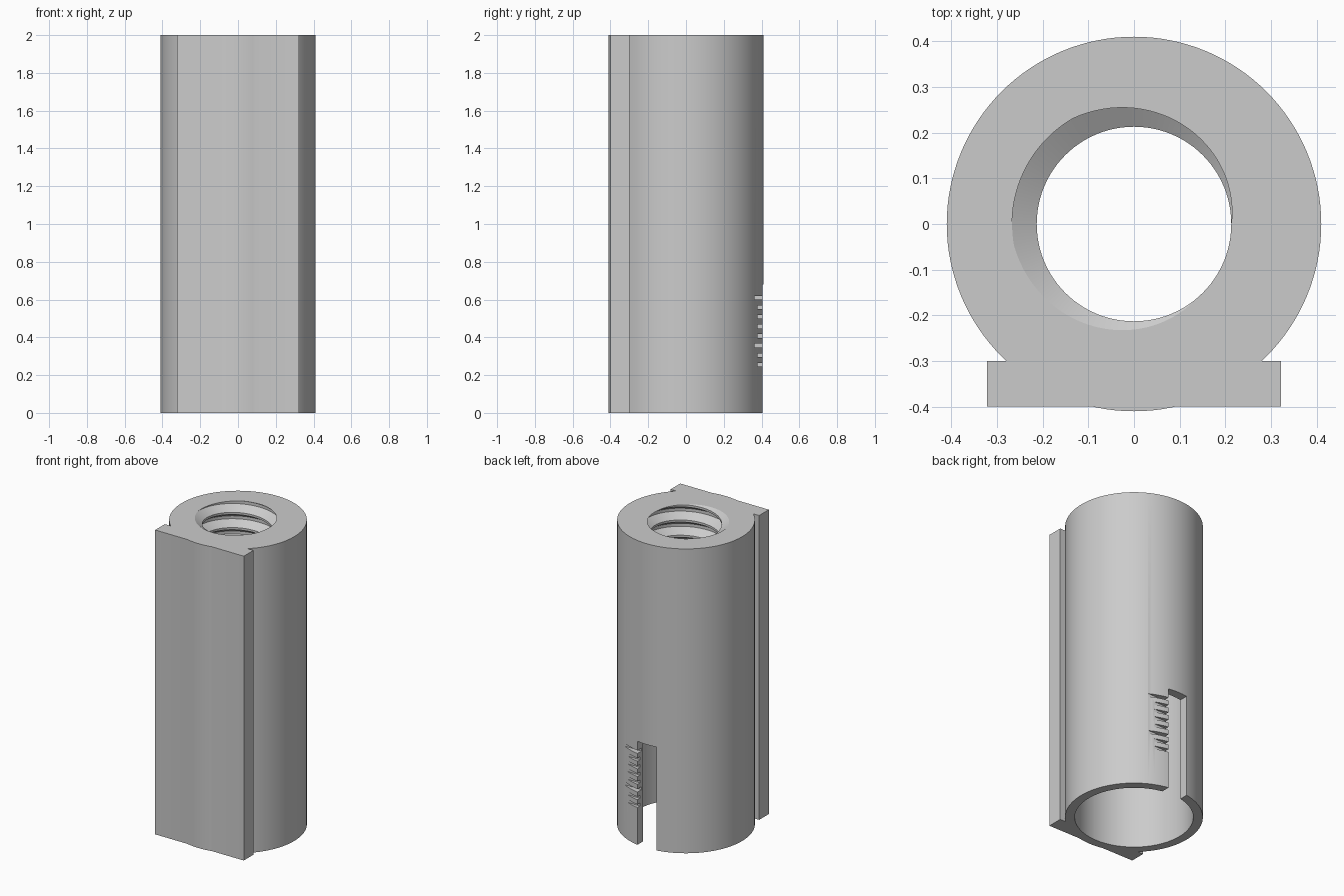
import bpy, bmesh, math

cube = bpy.data.objects.get("Cube")
if cube:
    bpy.data.objects.remove(cube, do_unlink=True)

grey = bpy.data.materials.new("plain grey")
grey.use_nodes = True
grey.diffuse_color = (0.6, 0.6, 0.6, 1)
grey.node_tree.nodes["Principled BSDF"].inputs["Base Color"].default_value = (0.6, 0.6, 0.6, 1)


def cylinder(name, r, z0, z1):
    bpy.ops.mesh.primitive_cylinder_add(vertices=128, radius=r, depth=z1 - z0,
                                        location=(0, 0, (z0 + z1) / 2))
    ob = bpy.context.object
    ob.name = name
    return ob


def box(name, x0, x1, y0, y1, z0, z1):
    bpy.ops.mesh.primitive_cube_add(size=1, location=((x0 + x1) / 2, (y0 + y1) / 2, (z0 + z1) / 2))
    ob = bpy.context.object
    ob.name = name
    ob.scale = (x1 - x0, y1 - y0, z1 - z0)
    bpy.ops.object.transform_apply(location=False, rotation=False, scale=True)
    return ob


def combine(target, tool, operation):
    """Apply a boolean and discard the tool."""
    bpy.context.view_layer.update()
    mod = target.modifiers.new("bool", 'BOOLEAN')
    mod.operation = operation
    mod.solver = 'EXACT'
    mod.object = tool
    bpy.ops.object.select_all(action='DESELECT')
    bpy.context.view_layer.objects.active = target
    target.select_set(True)
    bpy.ops.object.modifier_apply(modifier=mod.name)
    bpy.data.objects.remove(tool, do_unlink=True)


def thread_cutter(minor, major, pitch, top, phase, below, turns, n=96):
    """Solid right-handed screw; groove centre meets height top at angle phase."""
    z0 = top - pitch * (phase / 360 + below)
    profile = [(minor, -155), (major, -35), (major, 35), (minor, 155), (minor, 205)]
    bm = bmesh.new()
    rings = []
    for i in range(n * turns + 1):
        a = math.tau * i / n
        rings.append([bm.verts.new((r * math.cos(a), r * math.sin(a),
                                    z0 + pitch * (i / n + s / 360))) for r, s in profile])
    for a, b in zip(rings, rings[1:]):
        for k in range(len(profile) - 1):
            bm.faces.new((a[k], b[k], b[k + 1], a[k + 1]))
    bmesh.ops.remove_doubles(bm, verts=bm.verts[:], dist=1e-5)
    # close both ends with fans towards the axis
    z1 = z0 + pitch * turns
    low, high = bm.verts.new((0, 0, z0 - pitch)), bm.verts.new((0, 0, z1 + 2 * pitch))
    for e in [e for e in bm.edges if e.is_boundary]:
        end = low if e.verts[0].co.z < (z0 + z1) / 2 else high
        bm.faces.new((e.verts[0], e.verts[1], end))
    bmesh.ops.recalc_face_normals(bm, faces=bm.faces[:])
    me = bpy.data.meshes.new("thread_cutter")
    bm.to_mesh(me)
    bm.free()
    ob = bpy.data.objects.new("thread_cutter", me)
    bpy.context.collection.objects.link(ob)
    return ob


# round body with a flat mounting plate along the front
body = cylinder("threaded_sleeve", 0.41, 0, 2)
combine(body, box("mounting_plate", -0.322, 0.322, -0.4, -0.3, 0, 2), 'UNION')

# wide bore from below, threaded hole from above
combine(body, cylinder("bore", 0.353, -0.1, 1.5), 'DIFFERENCE')
combine(body, thread_cutter(0.213, 0.267, 0.1, 2, 155, 7, 9), 'DIFFERENCE')

# open slot at the back
combine(body, box("slot", -0.07, 0.07, 0.2, 0.5, -0.1, 0.68), 'DIFFERENCE')

# scale notches beside the slot, every fifth one longer
for i in range(8):
    z = 0.255 + 0.0507 * i
    floor = 0.362 if i % 5 == 2 else 0.378
    combine(body, box("notch", 0.04, 0.3, floor, 0.5, z - 0.01, z + 0.01), 'DIFFERENCE')

body.data.materials.clear()
body.data.materials.append(grey)
for p in body.data.polygons:
    p.material_index = 0
bpy.ops.object.select_all(action='DESELECT')
body.select_set(True)
bpy.context.view_layer.objects.active = body
bpy.ops.object.shade_smooth_by_angle(angle=math.radians(30))
